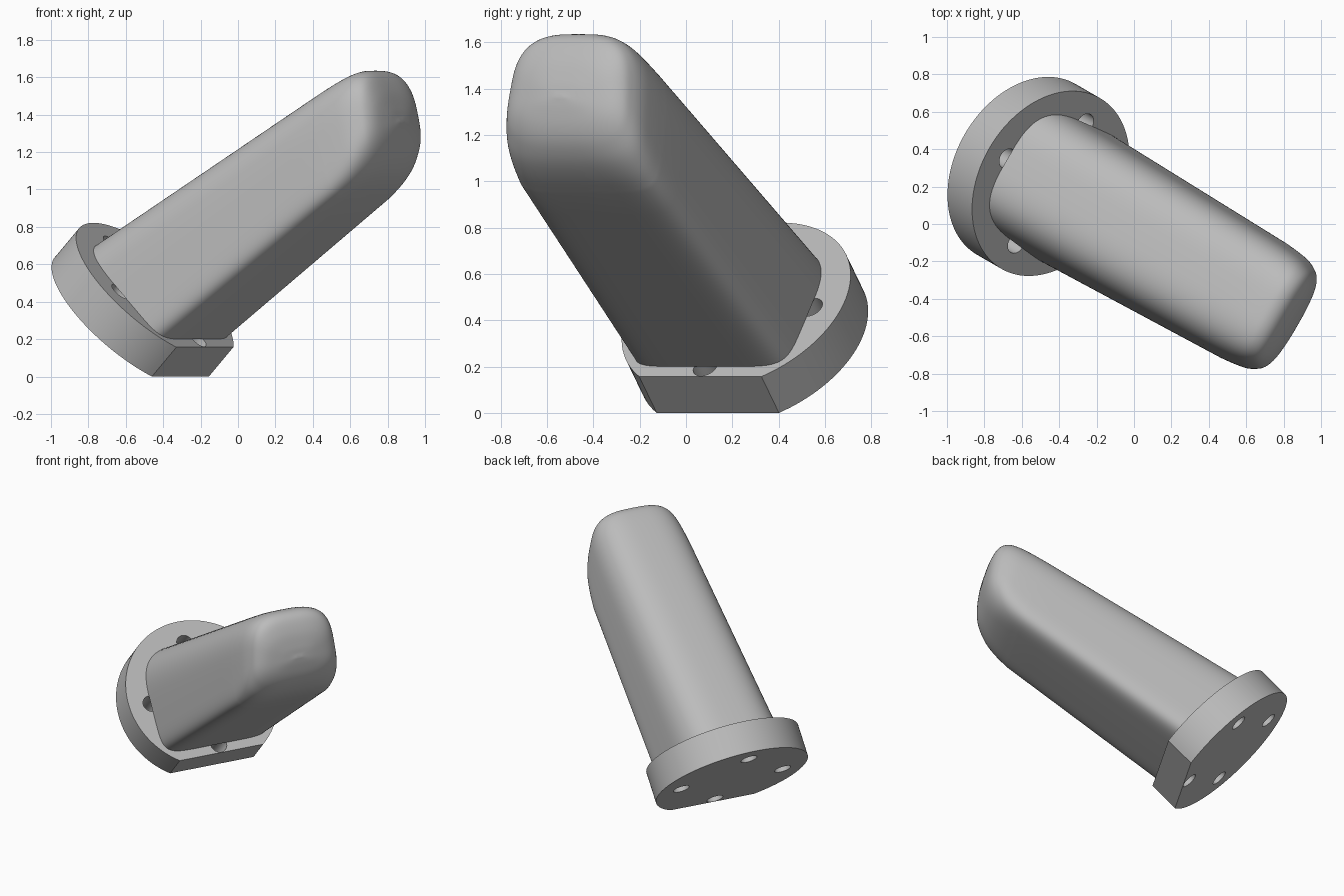
import bpy, bmesh, math
from mathutils import Vector, Matrix

cube = bpy.data.objects.get("Cube")
if cube:
    bpy.data.objects.remove(cube, do_unlink=True)

grey = bpy.data.materials.new("plain_grey")
grey.use_nodes = True
colour = (0.5, 0.5, 0.5, 1)
grey.diffuse_color = colour
grey.node_tree.nodes["Principled BSDF"].inputs["Base Color"].default_value = colour

# Axes: the part leans along "ahead", with "side" level across it
YAW, TILT = math.radians(30), math.radians(46)
side = Vector((math.sin(YAW), math.cos(YAW), 0))
ahead = Vector((math.cos(YAW), -math.sin(YAW), 0))
up = Vector((0, 0, 1))
axis = ahead * math.cos(TILT) + up * math.sin(TILT)
rise = up * math.cos(TILT) - ahead * math.sin(TILT)
SHIFT = -0.035
RADIUS, FLAT, THICK = 0.527, 0.43, 0.218
centre = ahead * -0.645 + side * SHIFT + up * FLAT * math.cos(TILT)
frame = Matrix((side, rise, axis)).transposed().to_4x4()
frame.translation = centre


def make_object(name, bm):
    bmesh.ops.recalc_face_normals(bm, faces=bm.faces)
    mesh = bpy.data.meshes.new(name)
    bm.to_mesh(mesh)
    bm.free()
    mesh.materials.append(grey)
    ob = bpy.data.objects.new(name, mesh)
    bpy.context.collection.objects.link(ob)
    return ob


def prism(name, outline, low, high):
    bm = bmesh.new()
    base = bm.faces.new([bm.verts.new((x, y, low)) for x, y in outline])
    grown = bmesh.ops.extrude_face_region(bm, geom=[base], use_keep_orig=True)
    for v in grown["geom"]:
        if isinstance(v, bmesh.types.BMVert):
            v.co.z = high
    bm.transform(frame)
    return make_object(name, bm)


def arc(radius, start, end, count, x=0, y=0):
    angles = [start + (end - start) * i / count for i in range(count + 1)]
    return [(x + radius * math.cos(a), y + radius * math.sin(a)) for a in angles]


def smooth_by_angle(ob):
    bpy.ops.object.select_all(action="DESELECT")
    ob.select_set(True)
    bpy.context.view_layer.objects.active = ob
    bpy.ops.object.shade_smooth_by_angle(angle=math.radians(35))


# Round flange with one flat edge and four through holes
dip = math.asin(FLAT / RADIUS)
flange = prism("flange", arc(RADIUS, -dip, math.pi + dip, 96), 0, THICK)
bpy.context.view_layer.objects.active = flange
for i in range(4):
    x, y = 0.37 * math.cos(i * math.pi / 2), 0.37 * math.sin(i * math.pi / 2)
    cutter = prism("hole_cutter", arc(0.056, 0, math.tau, 32, x, y)[:-1], -0.1, THICK + 0.1)
    cutter.hide_render = True
    cut = flange.modifiers.new("hole", "BOOLEAN")
    cut.operation, cut.solver, cut.object = "DIFFERENCE", "EXACT", cutter
    bpy.ops.object.modifier_apply(modifier=cut.name)
    bpy.data.objects.remove(cutter, do_unlink=True)
smooth_by_angle(flange)

# Finger sections: top ahead, top height, bottom ahead, bottom height, width, corner power
root = Vector((-0.76, 0.713, -0.229, 0.2, 0.395, 7))
nose = [Vector(s) for s in (
    (0.60, 1.513, 0.80, 0.945, 0.362, 6),
    (0.71, 1.575, 0.88, 1.01, 0.355, 5),
    (0.80, 1.618, 0.94, 1.07, 0.345, 4.2),
    (0.87, 1.635, 0.98, 1.125, 0.325, 3.6),
    (0.93, 1.61, 1.007, 1.18, 0.295, 3.2),
    (0.98, 1.53, 1.022, 1.24, 0.235, 3),
    (1.01, 1.44, 1.028, 1.31, 0.13, 3),
    (1.022, 1.385, 1.028, 1.365, 0.02, 3))]


def spline(a, b, c, d, t):
    return (b * 2 + (c - a) * t + (a * 2 - b * 5 + c * 4 - d) * t * t
            + (b * 3 - a - c * 3 + d) * t ** 3) / 2


sections = [root.lerp(nose[0], i / 8) for i in range(8)]
ends = [nose[0] * 2 - nose[1]] + nose + [nose[-1] * 2 - nose[-2]]
for i in range(len(nose) - 1):
    sections += [spline(*ends[i:i + 4], k / 5) for k in range(5)]
sections.append(nose[-1])


def power(value, exponent):
    return math.copysign(abs(value) ** (2 / exponent), value)


bm = bmesh.new()
rings = []
for ta, tz, ba, bz, width, corner in sections:
    top, bottom = ahead * ta + up * tz, ahead * ba + up * bz
    ring = []
    for k in range(80):
        a = math.tau * k / 80
        n = 3.2 if math.sin(a) > 0 else corner
        v = power(math.sin(a), n)
        e = power(math.cos(a), n) * width * (0.94 - 0.07 * v)
        point = (top + bottom) / 2 + (top - bottom) / 2 * v + side * (SHIFT + e)
        ring.append(bm.verts.new(point))
    rings.append(ring)
for r, s in zip(rings, rings[1:]):
    for k in range(80):
        j = (k + 1) % 80
        bm.faces.new((r[k], r[j], s[j], s[k]))
bm.faces.new(rings[0])
bm.faces.new(rings[-1])
finger = make_object("rounded_finger", bm)
smooth_by_angle(finger)
